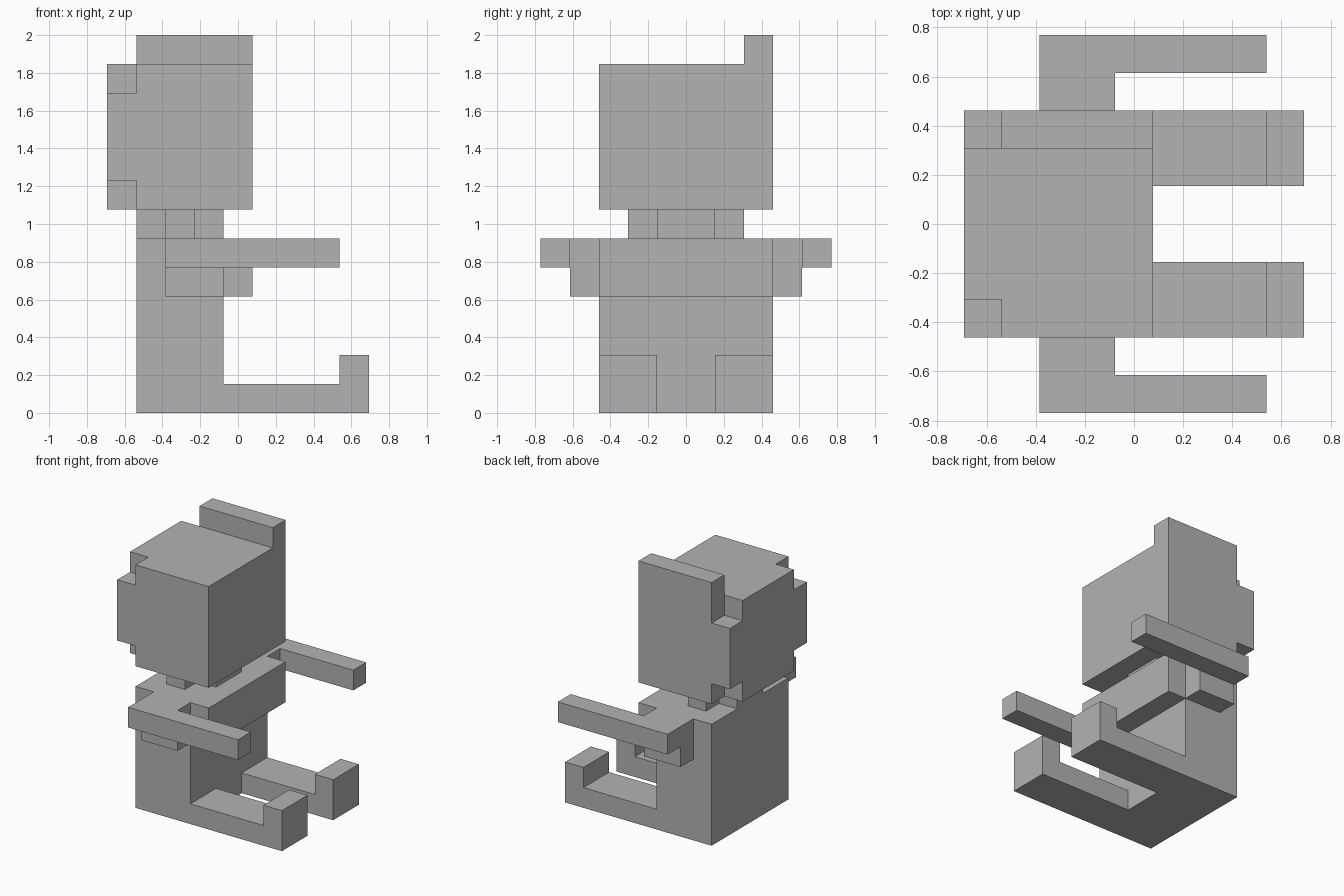
import bpy
import bmesh

# Everything sits on a block grid, 13 blocks tall
U = 2 / 13
OFFSET = (-4.5, -5.0, 0.0)

if "Cube" in bpy.data.objects:
    bpy.data.objects.remove(bpy.data.objects["Cube"], do_unlink=True)

grey = bpy.data.materials.new("plain grey")
grey.use_nodes = True
COLOUR = (0.45, 0.45, 0.45, 1)
grey.diffuse_color = COLOUR
grey.node_tree.nodes["Principled BSDF"].inputs["Base Color"].default_value = COLOUR


def prism(name, profile, plane, low, high, flip=False):
    """Extrude a profile drawn in a plane ('xy', 'xz', 'yz') along the third axis."""
    axes = ["xyz".index(c) for c in plane]
    depth = 3 - sum(axes)
    bm = bmesh.new()
    verts = []
    for a, b in profile:
        p = [0, 0, 0]
        p[axes[0]], p[axes[1]], p[depth] = a, b, low
        verts.append(bm.verts.new(p))
    face = bm.faces.new(verts)
    moved = bmesh.ops.extrude_face_region(bm, geom=[face])["geom"]
    shift = [0, 0, 0]
    shift[depth] = high - low
    bmesh.ops.translate(bm, vec=shift, verts=[g for g in moved if isinstance(g, bmesh.types.BMVert)])
    for v in bm.verts:
        for i in range(3):
            v.co[i] = (v.co[i] + OFFSET[i]) * U
        if flip:
            v.co.y = -v.co.y
    bmesh.ops.recalc_face_normals(bm, faces=bm.faces)
    mesh = bpy.data.meshes.new(name)
    bm.to_mesh(mesh)
    bm.free()
    mesh.materials.append(grey)
    obj = bpy.data.objects.new(name, mesh)
    bpy.context.collection.objects.link(obj)
    return obj


def rect(a0, b0, a1, b1):
    return [(a0, b0), (a1, b0), (a1, b1), (a0, b1)]


def plus(a, b):
    """Rectangle with its four corners cut in; a and b list outer, inner, inner, outer."""
    return [(a[1], b[0]), (a[2], b[0]), (a[2], b[1]), (a[3], b[1]),
            (a[3], b[2]), (a[2], b[2]), (a[2], b[3]), (a[1], b[3]),
            (a[1], b[2]), (a[0], b[2]), (a[0], b[1]), (a[1], b[1])]


# Head with its raised crest, and the layer with notched corners
prism("head", [(2, 7), (8, 7), (8, 13), (7, 13), (7, 12), (2, 12)], "yz", 1, 5)
prism("head_side_layer", plus((2, 3, 7, 8), (7, 8, 11, 12)), "yz", 0, 1)

# Neck
prism("neck", plus((1, 2, 3, 4), (3, 4, 6, 7)), "xy", 6, 7)

# Torso with its overhanging chest
prism("torso", [(1, 0), (4, 0), (4, 4), (5, 4), (5, 6), (1, 6)], "xz", 2, 8)

# Limbs, one set on each side
for side, flip in (("front", False), ("back", True)):
    prism(side + "_arm", [(2, 0), (8, 0), (8, 1), (4, 1), (4, 2), (2, 2)], "xy", 5, 6, flip)
    prism(side + "_shoulder", rect(2, 1, 4, 2), "xy", 4, 5, flip)
    prism(side + "_leg", [(4, 0), (9, 0), (9, 2), (8, 2), (8, 1), (4, 1)], "xz", 2, 4, flip)
